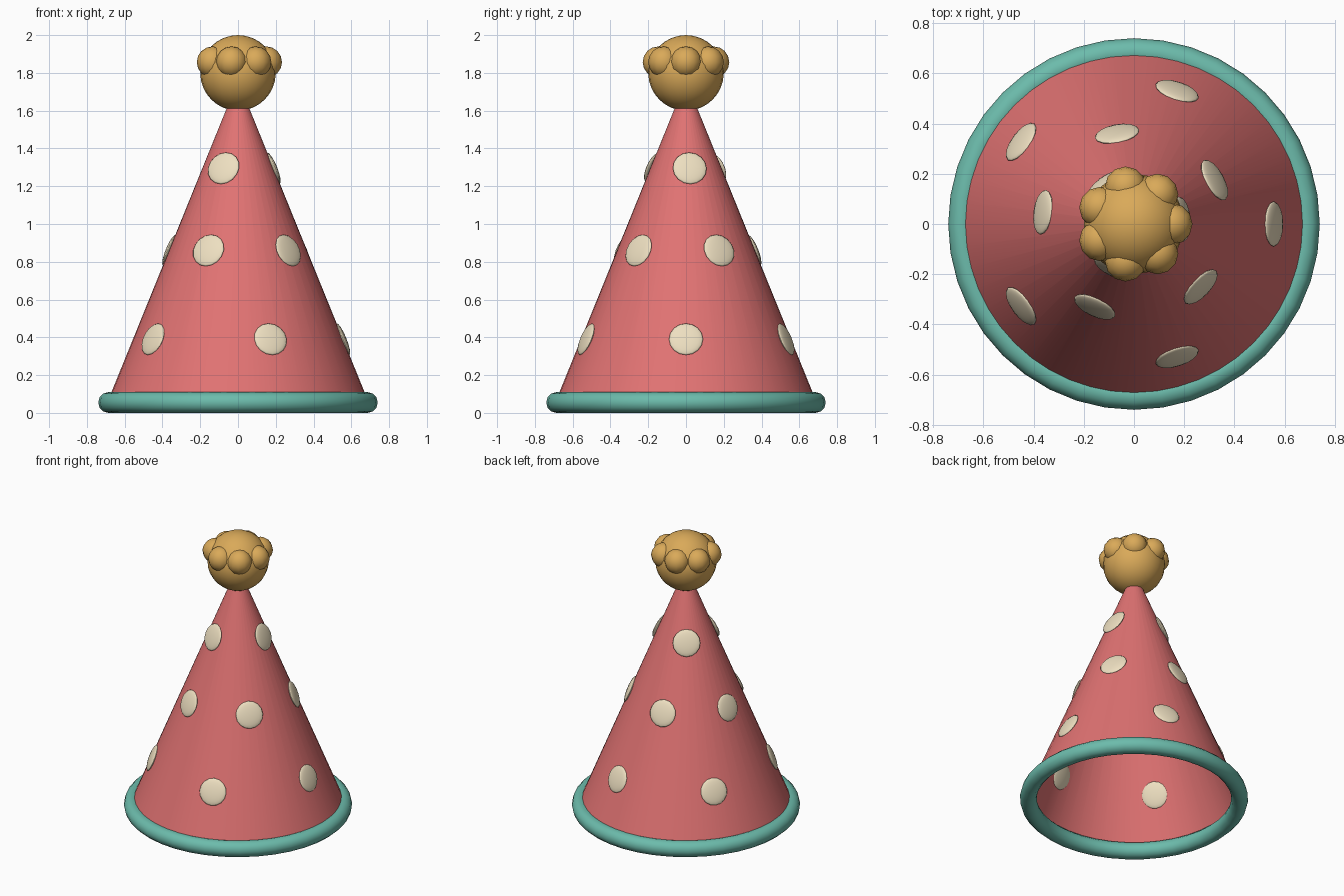
import bpy
from math import cos, sin, radians, tau
from mathutils import Vector

if "Cube" in bpy.data.objects:
    bpy.data.objects.remove(bpy.data.objects["Cube"])

SLOPE = 0.406      # radius lost per unit of height
APEX = 1.76


def cone_radius(z):
    return SLOPE * (APEX - z)


def material(name, rgb):
    m = bpy.data.materials.new(name)
    m.diffuse_color = (*rgb, 1)
    m.use_nodes = True
    m.node_tree.nodes["Principled BSDF"].inputs["Base Color"].default_value = m.diffuse_color
    return m


def finish(name, mat):
    ob = bpy.context.object
    ob.name = name
    ob.data.materials.append(mat)
    bpy.ops.object.shade_smooth()
    return ob


red = material("red_felt", (0.75, 0.17, 0.17))
teal = material("teal_trim", (0.15, 0.50, 0.41))
gold = material("gold_wool", (0.70, 0.40, 0.10))
cream = material("cream_dot", (0.85, 0.74, 0.53))

# Open cone body
z0, z1 = 0.05, 1.70
bpy.ops.mesh.primitive_cone_add(vertices=48, radius1=cone_radius(z0), radius2=cone_radius(z1),
                                depth=z1 - z0, end_fill_type='NOTHING',
                                location=(0, 0, (z0 + z1) / 2))
finish("hat_cone", red)

# Rolled brim
bpy.ops.mesh.primitive_torus_add(major_radius=0.685, minor_radius=0.055,
                                 major_segments=40, minor_segments=12,
                                 location=(0, 0, 0.055))
finish("brim", teal)

# Pompom with a ring of tufts
bpy.ops.mesh.primitive_uv_sphere_add(segments=24, ring_count=16, radius=0.2, location=(0, 0, 1.8))
finish("pompom", gold)
for i in range(7):
    a = tau * i / 7
    bpy.ops.mesh.primitive_uv_sphere_add(segments=12, ring_count=8, radius=0.083,
                                         location=(0.15 * cos(a), 0.15 * sin(a), 1.857))
    finish(f"pompom_tuft_{i + 1}", gold)

# Flattened dots lying on the cone: height, count, starting angle
for row, (z, count, start) in enumerate([(0.39, 5, 0), (0.86, 5, 28.65), (1.295, 3, 6)], 1):
    for i in range(count):
        a = radians(start) + tau * i / count
        r = cone_radius(z)
        normal = Vector((cos(a), sin(a), SLOPE))
        bpy.ops.mesh.primitive_uv_sphere_add(segments=16, ring_count=8, radius=1,
                                             location=(r * cos(a), r * sin(a), z),
                                             rotation=normal.to_track_quat('Z', 'Y').to_euler())
        dot = finish(f"dot_row{row}_{i + 1}", cream)
        dot.scale = (0.09, 0.09, 0.018)
